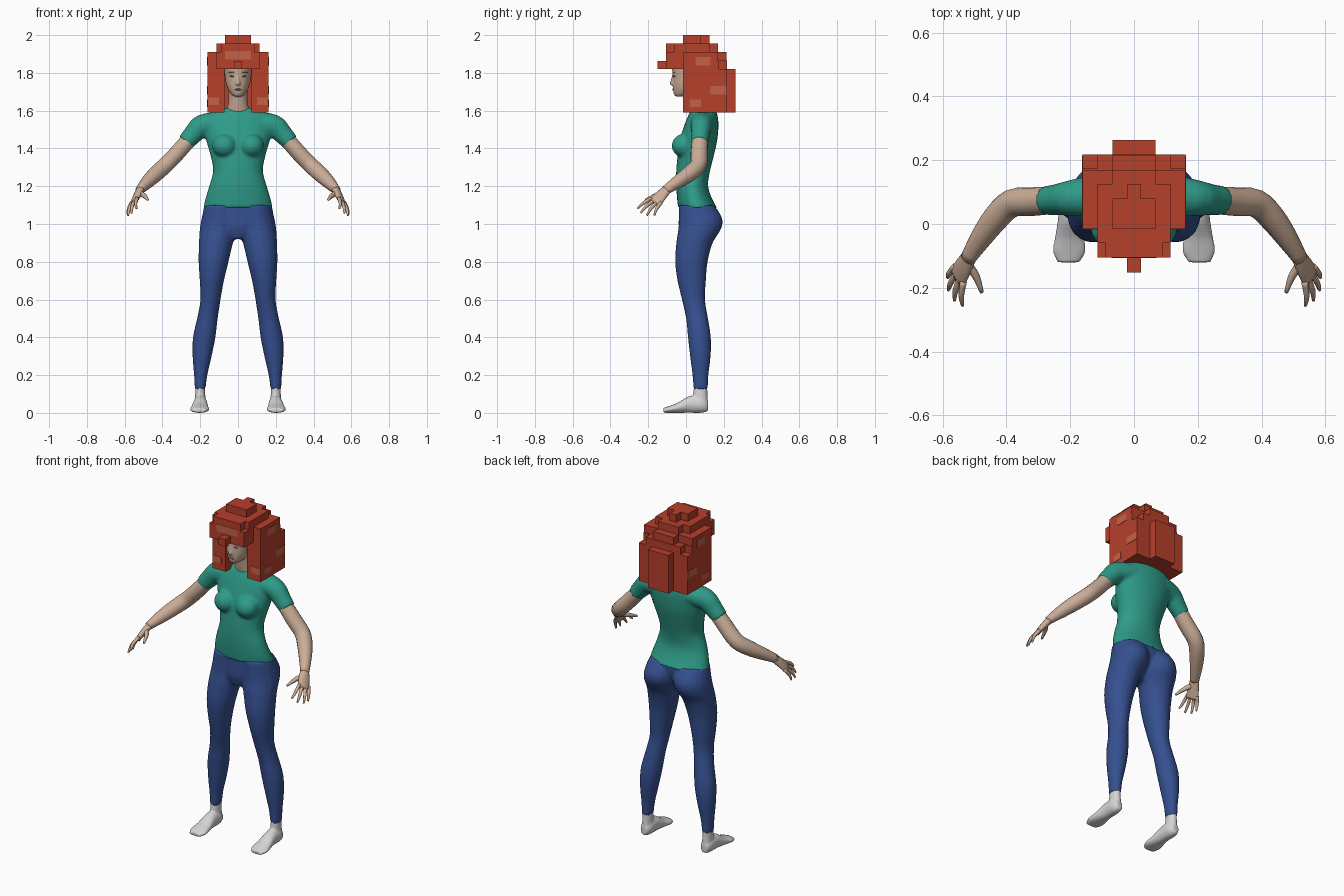
import bpy, bmesh, math
from mathutils import Vector, Matrix

cube = bpy.data.objects.get("Cube")
if cube:
    bpy.data.objects.remove(cube, do_unlink=True)

X, Y, Z = Vector((1, 0, 0)), Vector((0, 1, 0)), Vector((0, 0, 1))


def material(name, r, g, b):
    m = bpy.data.materials.new(name)
    m.use_nodes = True
    m.diffuse_color = (r, g, b, 1)
    m.node_tree.nodes["Principled BSDF"].inputs["Base Color"].default_value = (r, g, b, 1)
    return m


skin = material("skin", .60, .42, .31)
teal = material("teal cloth", .027, .33, .25)
blue = material("blue cloth", .036, .08, .28)
sock = material("pale grey", .66, .66, .66)
red = material("red hair", .47, .05, .024)
light_red = material("light red hair", .56, .12, .065)
dark = material("dark brown", .07, .04, .03)
lip = material("lip", .36, .19, .15)
white = material("eye white", .7, .68, .64)


def finish(bm, name, mat, voxel=0, smooth=True):
    """Turn a bmesh into an object; a voxel size fuses its parts into one skin."""
    bmesh.ops.recalc_face_normals(bm, faces=bm.faces[:])
    me = bpy.data.meshes.new(name)
    bm.to_mesh(me)
    bm.free()
    ob = bpy.data.objects.new(name, me)
    bpy.context.collection.objects.link(ob)
    me.materials.append(mat)
    if voxel:
        mod = ob.modifiers.new("fuse", 'REMESH')
        mod.mode, mod.voxel_size, mod.use_smooth_shade = 'VOXEL', voxel, True
        mod = ob.modifiers.new("soften", 'SMOOTH')
        mod.factor, mod.iterations = .5, 4
    if smooth:
        bpy.ops.object.select_all(action='DESELECT')
        ob.select_set(True)
        bpy.context.view_layer.objects.active = ob
        bpy.ops.object.shade_smooth()
    return ob


def loft(bm, rings, axis=None, ref=X, side=1, n=18, steps=3):
    """Skin elliptical rings (x, y, z, half width, half depth) along a smooth path."""
    r = [Vector(k) for k in rings]
    path = []
    for i in range(len(r) - 1):
        p0, p1, p2, p3 = r[max(i - 1, 0)], r[i], r[i + 1], r[min(i + 2, len(r) - 1)]
        for s in range(steps):
            t = s / steps
            path.append(.5 * (2 * p1 + (p2 - p0) * t + (2 * p0 - 5 * p1 + 4 * p2 - p3) * t ** 2
                              + (3 * p1 - p0 - 3 * p2 + p3) * t ** 3))
    path.append(r[-1])
    loops = []
    for i, p in enumerate(path):
        c = Vector(p[:3])
        d = axis or (Vector(path[min(i + 1, len(path) - 1)][:3]) - Vector(path[max(i - 1, 0)][:3])).normalized()
        u = (ref - d * ref.dot(d)).normalized()
        v = d.cross(u)
        ring = []
        for k in range(n):
            a = math.tau * k / n
            co = c + u * p[3] * math.cos(a) + v * p[4] * math.sin(a)
            ring.append(bm.verts.new((co.x * side, co.y, co.z)))
        loops.append(ring)
    for a, b in zip(loops, loops[1:]):
        for k in range(n):
            bm.faces.new((a[k], a[k - 1], b[k - 1], b[k]))
    bm.faces.new(loops[0])
    bm.faces.new(loops[-1])


def ball(bm, centre, radii):
    bmesh.ops.create_uvsphere(bm, u_segments=16, v_segments=10, radius=1,
                              matrix=Matrix.Translation(centre) @ Matrix.Diagonal((*radii, 1)))


def box(bm, x0, x1, y0, y1, z0, z1):
    m = Matrix.Translation(((x0 + x1) / 2, (y0 + y1) / 2, (z0 + z1) / 2))
    bmesh.ops.create_cube(bm, size=1, matrix=m @ Matrix.Diagonal((x1 - x0, y1 - y0, z1 - z0, 1)))


def spans(rows):
    """Rows of z, inner x, outer x, front y, back y become loft rings."""
    return [((i + o) / 2, (f + b) / 2, z, (o - i) / 2, (b - f) / 2) for z, i, o, f, b in rows]


def sym(rows):
    return spans([(z, -w, w, f, b) for z, w, f, b in rows])


# Shirt: torso, bust and short sleeves
bm = bmesh.new()
loft(bm, sym([(1.085, .184, -.042, .165), (1.13, .174, -.047, .14), (1.2, .153, -.052, .117),
              (1.28, .132, -.052, .127), (1.36, .145, -.045, .147), (1.44, .168, -.035, .165),
              (1.52, .182, -.01, .172), (1.57, .168, .01, .168), (1.6, .125, .025, .157),
              (1.615, .075, .035, .13)]), axis=Z, n=28)
for s in (1, -1):
    ball(bm, (.072 * s, -.012, 1.415), (.065, .064, .062))
    loft(bm, [(.1, .09, 1.535, .07, .06), (.19, .082, 1.52, .058, .06), (.235, .077, 1.478, .05, .053),
              (.277, .073, 1.432, .046, .046)], ref=Y, side=s)
finish(bm, "shirt", teal, .009)

# Trousers: pelvis and two legs
leg = [(1.1, .0, .175, -.038, .15), (1.03, -.002, .193, -.038, .193), (.97, .002, .203, -.042, .185),
       (.9, .026, .207, -.052, .142), (.8, .05, .209, -.058, .115), (.7, .074, .203, -.046, .106),
       (.6, .092, .199, -.022, .101), (.5, .107, .217, .0, .117), (.4, .119, .239, .01, .132),
       (.3, .139, .241, .021, .131), (.2, .162, .233, .034, .119), (.125, .172, .229, .038, .117)]
bm = bmesh.new()
loft(bm, sym([(.92, .04, -.02, .07), (.98, .13, -.038, .12), (1.04, .185, -.038, .15),
              (1.1, .178, -.038, .155)]), axis=Z, n=28)
for s in (1, -1):
    loft(bm, spans(leg), axis=Z, side=s)
finish(bm, "trousers", blue, .009)

# Feet: ankle plus a flattened foot running forward
for s, word in ((1, "left"), (-1, "right")):
    bm = bmesh.new()
    loft(bm, spans([(.03, .168, .232, .03, .118), (.08, .172, .228, .035, .115),
                    (.14, .176, .225, .042, .113)]), axis=Z, side=s)
    loft(bm, [(.2, .117, .035, .02, .026), (.2, .085, .045, .035, .045), (.2, .02, .045, .038, .045),
              (.202, -.04, .028, .046, .028), (.203, -.085, .019, .052, .019),
              (.205, -.12, .013, .036, .013)], axis=-Y, side=s)
    finish(bm, word + "_foot", sock, .006)

# Arms and hands
across = Vector((.45, .82, -.36)).normalized()
knuckle = Vector((.553, -.168, 1.11))
tips = [(.537, -.256, 1.082), (.563, -.24, 1.058), (.582, -.207, 1.045), (.584, -.168, 1.045)]
for s, word in ((1, "left"), (-1, "right")):
    bm = bmesh.new()
    loft(bm, [(.24, .075, 1.47, .042, .042), (.32, .07, 1.378, .045, .043), (.383, .065, 1.313, .044, .043),
              (.432, .02, 1.268, .042, .042), (.48, -.045, 1.222, .034, .035),
              (.522, -.11, 1.178, .025, .022)], ref=Y, side=s)
    finish(bm, word + "_arm", skin)
    bm = bmesh.new()
    loft(bm, [(.515, -.1, 1.184, .025, .021), (.535, -.135, 1.148, .034, .018),
              (*knuckle, .038, .013)], ref=across, side=s)
    for k, tip in enumerate(tips):
        root = knuckle + across * (k - 1.5) * .02 + Vector((-.005, .012, .015))
        mid = root.lerp(Vector(tip), .55) + Vector((.006, -.004, .004))
        loft(bm, [(*root, .01, .011), (*mid, .009, .009), (*tip, .005, .005)], ref=across, side=s, n=8)
    loft(bm, [(.522, -.125, 1.165, .016, .014), (.495, -.165, 1.148, .013, .012),
              (.477, -.215, 1.128, .006, .006)], ref=Z, side=s, n=8)
    finish(bm, word + "_hand", skin)

# Head, neck and nose
bm = bmesh.new()
loft(bm, sym([(1.675, .02, -.056, -.015), (1.692, .04, -.066, .05), (1.73, .06, -.07, .09),
              (1.78, .07, -.07, .12), (1.84, .074, -.075, .13), (1.89, .06, -.06, .11)]), axis=Z, n=24)
loft(bm, sym([(1.585, .075, .025, .135), (1.63, .053, .015, .115), (1.72, .05, .0, .11)]), axis=Z)
loft(bm, sym([(1.734, .013, -.075, -.055), (1.742, .014, -.088, -.055), (1.765, .009, -.081, -.055),
              (1.795, .007, -.073, -.055)]), axis=Z, n=10)
finish(bm, "head", skin, .006)

# Face details as thin plates sunk in the skin
for name, mat, half, x, y, z, h in (("eye", white, .013, .032, -.063, 1.782, .005),
                                    ("iris", dark, .005, .032, -.065, 1.782, .005),
                                    ("brow", dark, .017, .033, -.064, 1.803, .002)):
    bm = bmesh.new()
    for s in (1, -1):
        ball(bm, (x * s, y, z), (half, .0045, h))
    finish(bm, name + "s", mat)
bm = bmesh.new()
ball(bm, (0, -.068, 1.712), (.02, .0045, .005))
finish(bm, "mouth", lip)

# Blocky hair: centred blocks given by half width, side blocks mirrored
bm = bmesh.new()
for w, y0, y1, z0, z1 in ((.068, -.015, .08, 1.9, 2), (.022, .08, .125, 1.9, 2), (.115, -.06, .125, 1.86, 1.955),
                          (.09, -.105, -.06, 1.86, 1.955), (.068, .125, .17, 1.86, 1.955),
                          (.115, -.105, .17, 1.865, 1.91), (.115, -.105, -.015, 1.82, 1.865),
                          (.022, -.152, -.105, 1.82, 1.862), (.068, .17, .215, 1.8, 1.91),
                          (.115, .115, .218, 1.59, 1.865), (.068, .218, .263, 1.59, 1.82)):
    box(bm, -w, w, y0, y1, z0, z1)
for s in (1, -1):
    for x0, x1, y0, y1, z0, z1 in ((.072, .161, -.015, .175, 1.59, 1.865), (.115, .161, .03, .17, 1.865, 1.91),
                                   (.115, .161, -.015, .03, 1.82, 1.91), (.115, .161, .17, .218, 1.59, 1.82)):
        box(bm, min(x0 * s, x1 * s), max(x0 * s, x1 * s), y0, y1, z0, z1)
finish(bm, "hair", red, smooth=False)

# Lighter patches on the hair
bm = bmesh.new()
box(bm, -.07, .07, -.107, -.104, 1.872, 1.915)
for s in (1, -1):
    for y0, y1, z0, z1 in ((.13, .215, 1.685, 1.73), (.02, .08, 1.62, 1.66), (.05, .13, 1.84, 1.885)):
        box(bm, *sorted((.159 * s, .163 * s)), y0, y1, z0, z1)
    box(bm, *sorted((.1 * s, .155 * s)), -.017, -.014, 1.63, 1.67)
finish(bm, "hair_patches", light_red, smooth=False)
